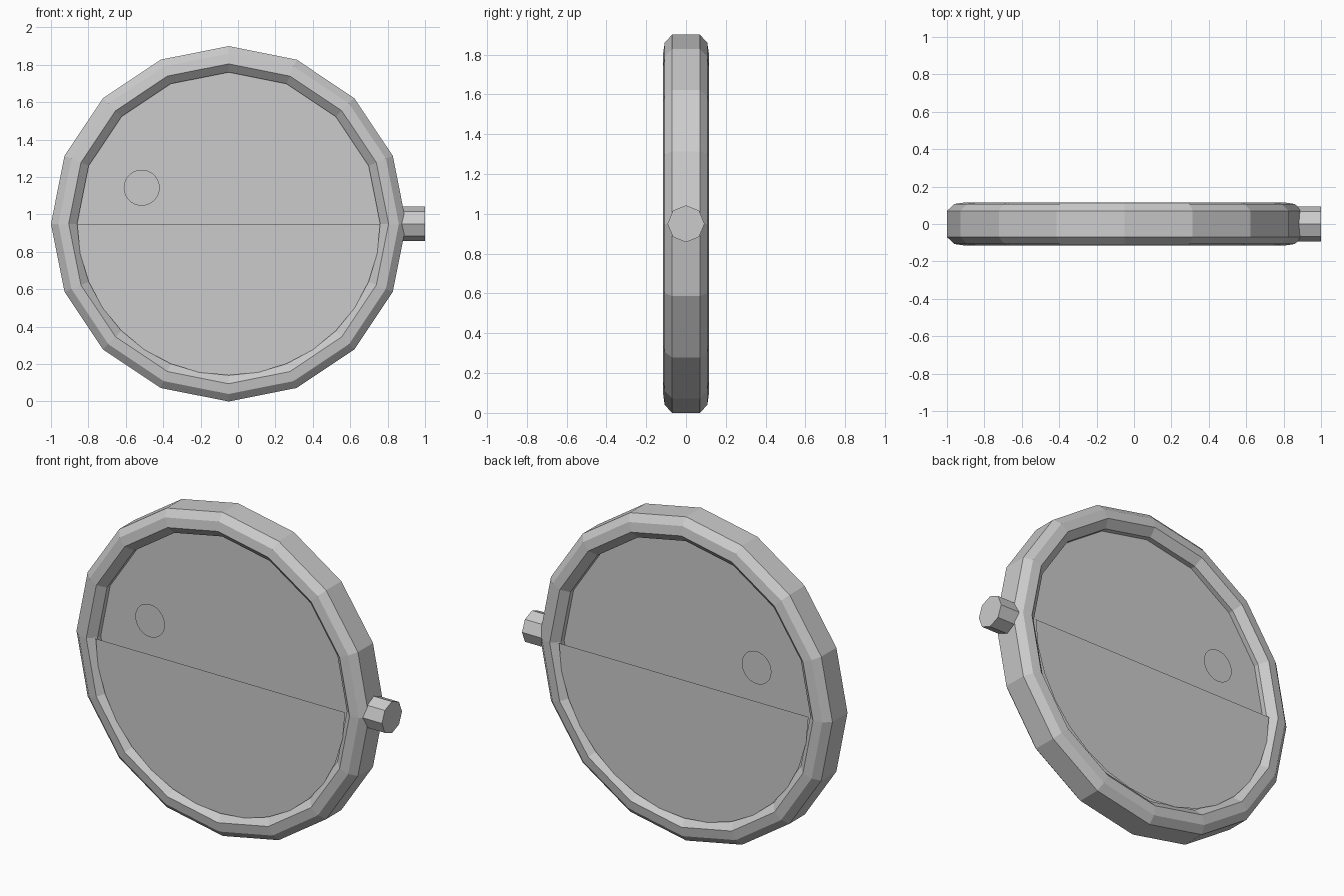
import bpy, bmesh, math

if "Cube" in bpy.data.objects:
    bpy.data.objects.remove(bpy.data.objects["Cube"])

CX, CZ = -0.05, 0.95

grey = bpy.data.materials.new("plain grey")
grey.diffuse_color = (0.6, 0.6, 0.6, 1)
grey.use_nodes = True
grey.node_tree.nodes["Principled BSDF"].inputs["Base Color"].default_value = grey.diffuse_color


def finish(name, bm, recalc=True):
    if recalc:
        bmesh.ops.recalc_face_normals(bm, faces=bm.faces)
    me = bpy.data.meshes.new(name)
    bm.to_mesh(me)
    bm.free()
    me.materials.append(grey)
    ob = bpy.data.objects.new(name, me)
    bpy.context.collection.objects.link(ob)
    return ob


def plate(name, x, z, r, y, angles):
    """Flat face in the xz plane, facing away from y = 0."""
    bm = bmesh.new()
    pts = [(x + r * math.cos(a), y, z + r * math.sin(a)) for a in angles]
    if y > 0:
        pts.reverse()
    bm.faces.new([bm.verts.new(p) for p in pts])
    return finish(name, bm, False)


def arc(n, start, end):
    return [start + (end - start) * i / n for i in range(n + 1)]


# Rim: chamfered section swept round 16 sides
half = [(0.95, 0.07), (0.91, 0.107), (0.855, 0.115), (0.81, 0.075)]
section = half + [(r, -y) for r, y in reversed(half)]
bm = bmesh.new()
rings = []
for i in range(16):
    a = i * math.tau / 16
    rings.append([bm.verts.new((CX + r * math.cos(a), y, CZ + r * math.sin(a)))
                  for r, y in section])
for i in range(16):
    p, q = rings[i], rings[(i + 1) % 16]
    for j in range(8):
        k = (j + 1) % 8
        bm.faces.new((p[j], p[k], q[k], q[j]))
finish("rim", bm)

# Recessed disc, lower half panel and small round spot on both sides
for side, s in (("front", -1), ("back", 1)):
    plate(side + "_disc", CX, CZ, 0.812, s * 0.045, arc(16, 0, math.tau)[:-1])
    plate(side + "_half_panel", CX, CZ, 0.81, s * 0.092, arc(16, math.pi, math.tau))
    plate(side + "_spot", -0.515, 1.143, 0.096, s * 0.08, arc(32, 0, math.tau)[:-1])

# Side knob: eight-sided peg along x
bm = bmesh.new()
ends = [[bm.verts.new((x, 0.093 * math.cos(a), CZ + 0.093 * math.sin(a)))
         for a in arc(8, 0, math.tau)[:-1]] for x in (0.83, 1.0)]
for e in ends:
    bm.faces.new(e)
for j in range(8):
    k = (j + 1) % 8
    bm.faces.new((ends[0][j], ends[0][k], ends[1][k], ends[1][j]))
finish("side_knob", bm)
